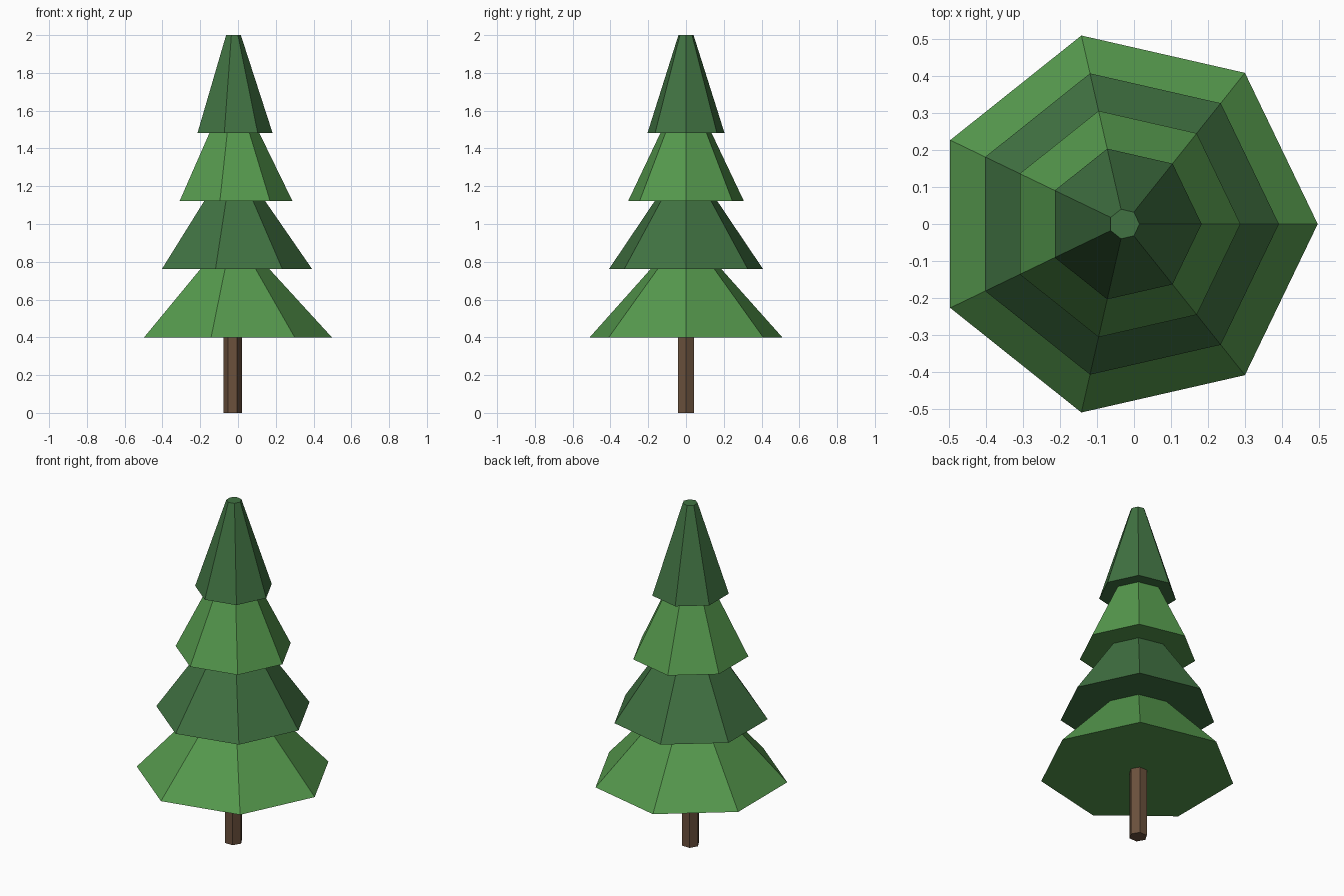
import bpy
import math

if "Cube" in bpy.data.objects:
    bpy.data.objects.remove(bpy.data.objects["Cube"])


def material(name, rgb):
    m = bpy.data.materials.new(name)
    m.diffuse_color = (*rgb, 1)
    m.use_nodes = True
    m.node_tree.nodes["Principled BSDF"].inputs["Base Color"].default_value = m.diffuse_color
    return m


light_green = material("light_green", (0.092, 0.32, 0.075))
dark_green = material("dark_green", (0.052, 0.168, 0.054))
brown = material("bark_brown", (0.145, 0.082, 0.046))


def frustum(name, sides, r_low, r_top, z_low, z_top, x, mat):
    """Flat-faced tapered prism with its first corner on +x."""
    corners = [(math.cos(2 * math.pi * i / sides), math.sin(2 * math.pi * i / sides))
               for i in range(sides)]
    verts = [(x + r * c, r * s, z) for r, z in ((r_low, z_low), (r_top, z_top))
             for c, s in corners]
    faces = [tuple(reversed(range(sides))), tuple(range(sides, 2 * sides))]
    for i in range(sides):
        j = (i + 1) % sides
        faces.append((i, j, sides + j, sides + i))
    mesh = bpy.data.meshes.new(name)
    mesh.from_pydata(verts, [], faces)
    mesh.materials.append(mat)
    ob = bpy.data.objects.new(name, mesh)
    bpy.context.collection.objects.link(ob)
    return ob


# Six-sided trunk, reaching just into the lowest branches
frustum("trunk", 6, 0.049, 0.049, 0.0, 0.42, -0.029, brown)

# Four seven-sided branch tiers, each tucked slightly into the one above
tiers = [
    ("lowest_branches", 0.523, 0.175, 0.40, 0.78, light_green),
    ("lower_branches", 0.418, 0.157, 0.762, 1.14, dark_green),
    ("upper_branches", 0.314, 0.13, 1.122, 1.50, light_green),
    ("treetop", 0.209, 0.041, 1.482, 2.0, dark_green),
]
for name, r_low, r_top, z_low, z_top, mat in tiers:
    frustum(name, 7, r_low, r_top, z_low, z_top, -0.026, mat)
